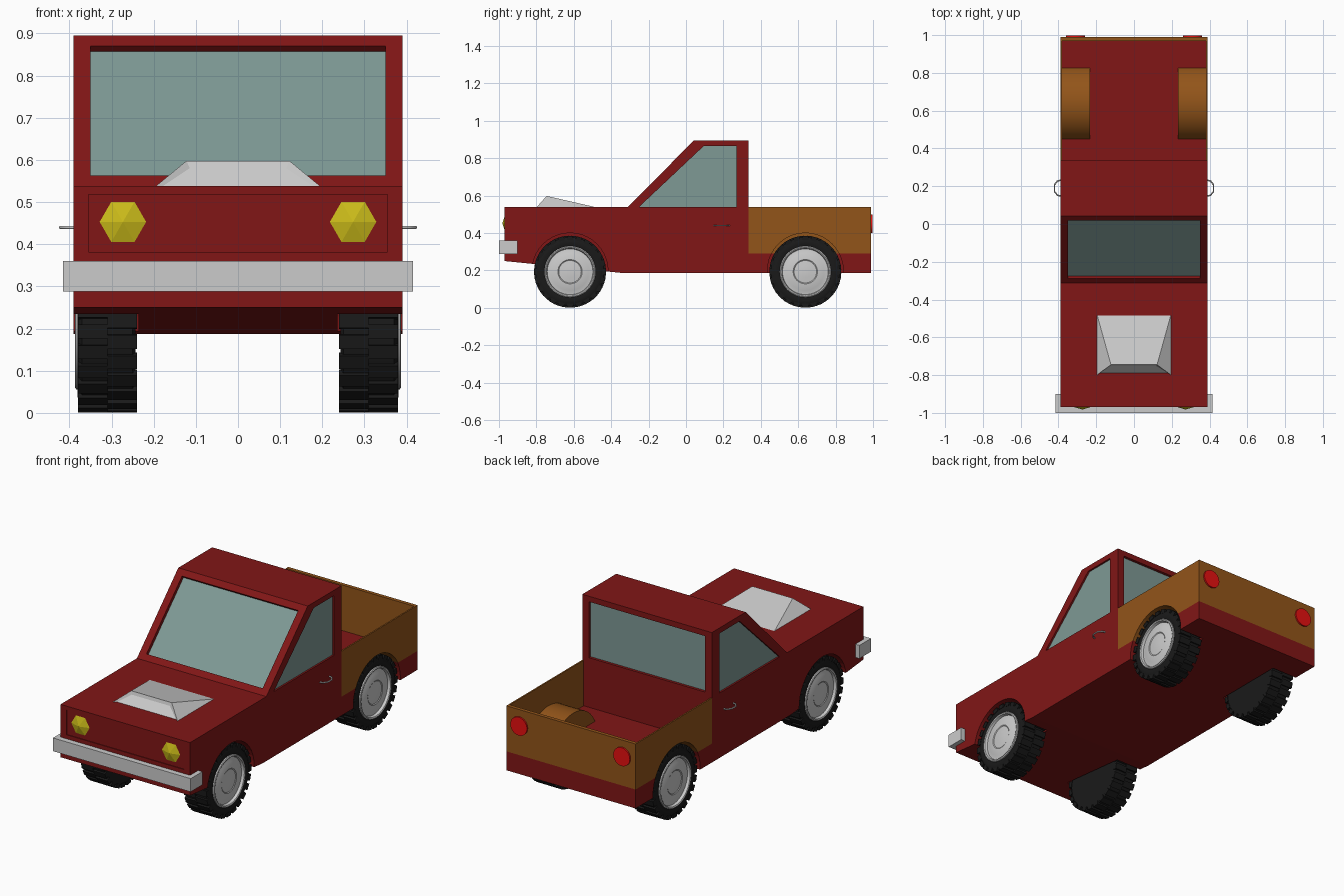
import bpy, bmesh, math
from math import sin, cos, pi, radians
from mathutils import Matrix, Vector

if "Cube" in bpy.data.objects:
    bpy.data.objects.remove(bpy.data.objects["Cube"])


def material(name, r, g, b):
    m = bpy.data.materials.new(name)
    m.diffuse_color = (r, g, b, 1)
    m.use_nodes = True
    m.node_tree.nodes["Principled BSDF"].inputs["Base Color"].default_value = m.diffuse_color
    return m


RED = material("red_paint", 0.22, 0.008, 0.008)
BROWN = material("brown_wood", 0.29, 0.09, 0.01)
GLASS = material("glass", 0.21, 0.32, 0.30)
YELLOW = material("headlight_yellow", 0.6, 0.5, 0.01)
LAMP = material("lamp_red", 0.8, 0.005, 0.005)
BLACK = material("rubber", 0.01, 0.01, 0.01)


def finish(name, bm, mat=None, smooth=None):
    bmesh.ops.recalc_face_normals(bm, faces=bm.faces)
    me = bpy.data.meshes.new(name)
    bm.to_mesh(me)
    bm.free()
    ob = bpy.data.objects.new(name, me)
    bpy.context.collection.objects.link(ob)
    if mat:
        me.materials.append(mat)
    if smooth:
        me.shade_smooth()
        me.set_sharp_from_angle(angle=radians(smooth))
    return ob


def prism(name, pts, x0, x1, mat=None, smooth=None):
    """Side profile of (y, z) points extruded from x0 to x1."""
    bm = bmesh.new()
    a = [bm.verts.new((x0, y, z)) for y, z in pts]
    b = [bm.verts.new((x1, y, z)) for y, z in pts]
    n = len(pts)
    bm.faces.new(a)
    bm.faces.new(b[::-1])
    for i in range(n):
        bm.faces.new((a[i], a[(i + 1) % n], b[(i + 1) % n], b[i]))
    return finish(name, bm, mat, smooth)


def rect(y0, y1, z0, z1):
    return [(y0, z0), (y1, z0), (y1, z1), (y0, z1)]


def arc(y, z, r, a0=0, a1=2 * pi, n=40):
    return [(y + r * cos(a0 + (a1 - a0) * i / n), z + r * sin(a0 + (a1 - a0) * i / n))
            for i in range(n)]


def cut(ob, cutters):
    bpy.context.view_layer.objects.active = ob
    for c in cutters:
        m = ob.modifiers.new("cut", 'BOOLEAN')
        m.operation, m.solver, m.object = 'DIFFERENCE', 'EXACT', c
        bpy.ops.object.modifier_apply(modifier=m.name)


FRONT, REAR, AXLE = -0.62, 0.638, 0.193

# Cab, bonnet and bed floor as one profile
body = prism("body", [(-0.97, 0.25), (-0.97, 0.538), (-0.313, 0.538), (0.043, 0.895),
                      (0.335, 0.895), (0.335, 0.29), (0.99, 0.29), (0.99, 0.187),
                      (-0.35, 0.187)], -0.39, 0.39, RED)

# Wheel wells
wells = {(s, y): prism("well_cutter", arc(y, 0.197, 0.203), s * 0.236, s * 0.5)
         for s in (1, -1) for y in (FRONT, REAR)}


# Windscreen band at a given depth range behind the sloping plane
def sloped(d0, d1):
    k = 0.707
    lo, hi = (-0.288, 0.563), (0.018, 0.870)
    return [(lo[0] + k * d0, lo[1] - k * d0), (hi[0] + k * d0, hi[1] - k * d0),
            (hi[0] + k * d1, hi[1] - k * d1), (lo[0] + k * d1, lo[1] - k * d1)]


side_window = [(-0.25, 0.54), (0.095, 0.865), (0.27, 0.865), (0.27, 0.54)]
recesses = [
    prism("screen_cutter", sloped(-0.03, 0.02), -0.35, 0.35),
    prism("rear_window_cutter", rect(0.318, 0.36, 0.56, 0.865), -0.35, 0.35),
    prism("grille_cutter", rect(-1.0, -0.966, 0.382, 0.518), -0.355, 0.355),
] + [prism("side_window_cutter", side_window, s * 0.378, s * 0.42) for s in (1, -1)]
cut(body, list(wells.values()) + recesses)

# Glass panes set in the recesses
prism("windscreen", sloped(0.018, 0.024), -0.35, 0.35, GLASS)
prism("rear_window", rect(0.312, 0.32, 0.56, 0.865), -0.35, 0.35, GLASS)
for s in (1, -1):
    prism("side_window", side_window, s * 0.372, s * 0.38, GLASS)

# Bed walls, tailgate and wheel arches
prism("tailgate", rect(0.97, 0.99, 0.29, 0.538), -0.39, 0.39, BROWN)
for s in (1, -1):
    wall = prism("bed_side", rect(0.335, 0.97, 0.29, 0.538), s * 0.382, s * 0.39, BROWN)
    a = math.asin((0.29 - 0.197) / 0.209)
    arch = prism("bed_wheel_arch", arc(REAR, 0.197, 0.209, a, pi - a, 20)
                 + [(REAR - 0.209 * cos(a), 0.29)], s * 0.232, s * 0.386, BROWN, 30)
    cut(wall, [wells[s, REAR]])
    cut(arch, [wells[s, REAR]])

for c in list(wells.values()) + recesses:
    bpy.data.objects.remove(c)

# Front bumper
prism("front_bumper", rect(-1.0, -0.9, 0.288, 0.36), -0.415, 0.415)

# Bonnet scoop with a sunken front
bm = bmesh.new()
v = [bm.verts.new(p) for p in [(-0.197, -0.80, 0.536), (0.197, -0.80, 0.536),
                               (0.197, -0.475, 0.536), (-0.197, -0.475, 0.536),
                               (-0.122, -0.745, 0.598), (0.122, -0.745, 0.598)]]
faces = [bm.faces.new([v[i] for i in f]) for f in
         [(0, 1, 5, 4), (1, 2, 5), (2, 3, 4, 5), (3, 0, 4), (3, 2, 1, 0)]]
bmesh.ops.recalc_face_normals(bm, faces=bm.faces)
bmesh.ops.inset_region(bm, faces=faces[:1], thickness=0.018, depth=-0.008)
finish("bonnet_scoop", bm)

for s in (1, -1):
    # Hexagonal pointed headlight
    bm = bmesh.new()
    rim = [bm.verts.new((s * 0.273 + 0.062 * cos(i * pi / 3), -0.964,
                         0.453 + 0.062 * sin(i * pi / 3))) for i in range(6)]
    tip = bm.verts.new((s * 0.273, -0.982, 0.453))
    bm.faces.new(rim)
    for i in range(6):
        bm.faces.new((rim[i], rim[(i + 1) % 6], tip))
    finish("headlight", bm, YELLOW)

    # Round tail light
    bm = bmesh.new()
    bmesh.ops.create_cone(bm, cap_ends=True, segments=32, radius1=0.05, radius2=0.05, depth=0.02,
                          matrix=Matrix.Translation((s * 0.31, 0.988, 0.45))
                          @ Matrix.Rotation(pi / 2, 4, 'X'))
    finish("tail_light", bm, LAMP, 30)

    # Bent wire door handle
    cu = bpy.data.curves.new("door_handle", 'CURVE')
    cu.dimensions, cu.bevel_depth, cu.bevel_resolution = '3D', 0.004, 1
    cu.use_fill_caps = True
    path = [(0.385, 0.232), (0.405, 0.228), (0.421, 0.208),
            (0.421, 0.172), (0.405, 0.152), (0.385, 0.148)]
    sp = cu.splines.new('POLY')
    sp.points.add(len(path) - 1)
    for p, (x, y) in zip(sp.points, path):
        p.co = (s * x, y, 0.44, 1)
    bpy.context.collection.objects.link(bpy.data.objects.new("door_handle", cu))


def lathe(name, profile, s, y, mat=None, n=48):
    """Spin an (x, radius) profile around a wheel axle."""
    bm = bmesh.new()
    vs = [bm.verts.new((s * x, y, AXLE + r)) for x, r in profile]
    es = [bm.edges.new(e) for e in zip(vs, vs[1:])]
    bmesh.ops.spin(bm, geom=vs + es, cent=(0, y, AXLE), axis=(1, 0, 0),
                   angle=2 * pi, steps=n, use_merge=True)
    bmesh.ops.remove_doubles(bm, verts=bm.verts, dist=1e-5)
    return finish(name, bm, mat, 30)


# Wheels: tyre, staggered tread blocks, dished rim
for s in (1, -1):
    for y in (FRONT, REAR):
        lathe("tyre", [(0.243, 0), (0.243, 0.172), (0.25, 0.184), (0.37, 0.184), (0.378, 0.172),
                       (0.381, 0.15), (0.376, 0.134), (0.35, 0.13), (0.35, 0)], s, y, BLACK)
        bm = bmesh.new()
        for i in range(48):
            x = 0.275 if i % 2 else 0.345
            bmesh.ops.create_cube(bm, size=1, matrix=Matrix.Translation((s * x, y, AXLE))
                                  @ Matrix.Rotation(i * pi / 24, 4, 'X')
                                  @ Matrix.Translation((0, 0, 0.181))
                                  @ Matrix.Diagonal((0.07, 0.033, 0.022, 1)))
        finish("tyre_tread", bm, BLACK)
        lathe("rim", [(0.352, 0.137), (0.384, 0.137), (0.387, 0.132), (0.384, 0.126),
                      (0.37, 0.122), (0.37, 0.116), (0.376, 0.10), (0.38, 0.065),
                      (0.377, 0.06), (0.38, 0.03), (0.382, 0)], s, y)
